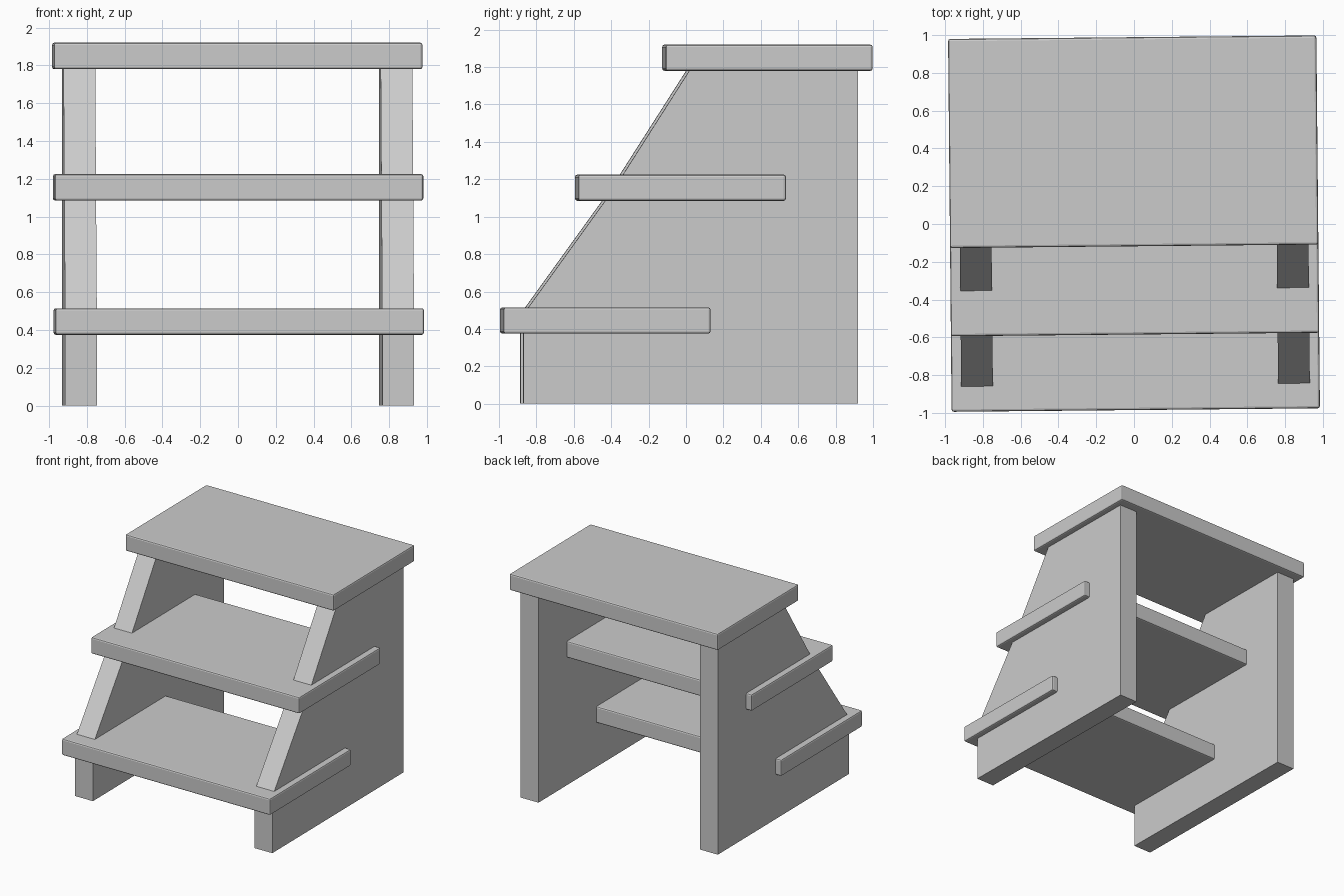
import bpy, bmesh
from mathutils import Matrix

if "Cube" in bpy.data.objects:
    bpy.data.objects.remove(bpy.data.objects["Cube"])

# The whole stool stands very slightly turned about the vertical axis
TURN = Matrix.Rotation(0.0095, 4, 'Z')


def add_object(name, bm):
    bmesh.ops.recalc_face_normals(bm, faces=bm.faces)
    mesh = bpy.data.meshes.new(name)
    bm.to_mesh(mesh)
    bm.free()
    obj = bpy.data.objects.new(name, mesh)
    bpy.context.collection.objects.link(obj)
    obj.matrix_world = TURN
    return obj


def tread(name, y0, y1, z0, z1, half_width=0.975):
    bm = bmesh.new()
    bmesh.ops.create_cube(bm, size=1)
    bmesh.ops.scale(bm, vec=(2 * half_width, y1 - y0, z1 - z0), verts=bm.verts)
    bmesh.ops.translate(bm, vec=(0, (y0 + y1) / 2, (z0 + z1) / 2), verts=bm.verts)
    obj = add_object(name, bm)
    bevel = obj.modifiers.new("eased_edges", 'BEVEL')
    bevel.width = 0.012
    bevel.segments = 2


def side_panel(name, x0, x1, profile):
    bm = bmesh.new()
    face = bm.faces.new([bm.verts.new((x0, y, z)) for y, z in profile])
    ext = bmesh.ops.extrude_face_region(bm, geom=[face])
    moved = [g for g in ext["geom"] if isinstance(g, bmesh.types.BMVert)]
    bmesh.ops.translate(bm, vec=(x1 - x0, 0, 0), verts=moved)
    add_object(name, bm)


# Three treads, passing through the side panels
tread("bottom_tread", -0.985, 0.122, 0.375, 0.515)
tread("middle_tread", -0.585, 0.525, 1.085, 1.225)
tread("top_tread", -0.118, 0.989, 1.78, 1.92)

# Side panels with a sloping front edge
side = [(-0.878, 0), (0.911, 0), (0.911, 1.785), (0.012, 1.785),
        (-0.39, 1.155), (-0.855, 0.51), (-0.878, 0.48)]
for label, s in (("left", -1), ("right", 1)):
    side_panel(label + "_side_panel", s * 0.755, s * 0.923, side)
